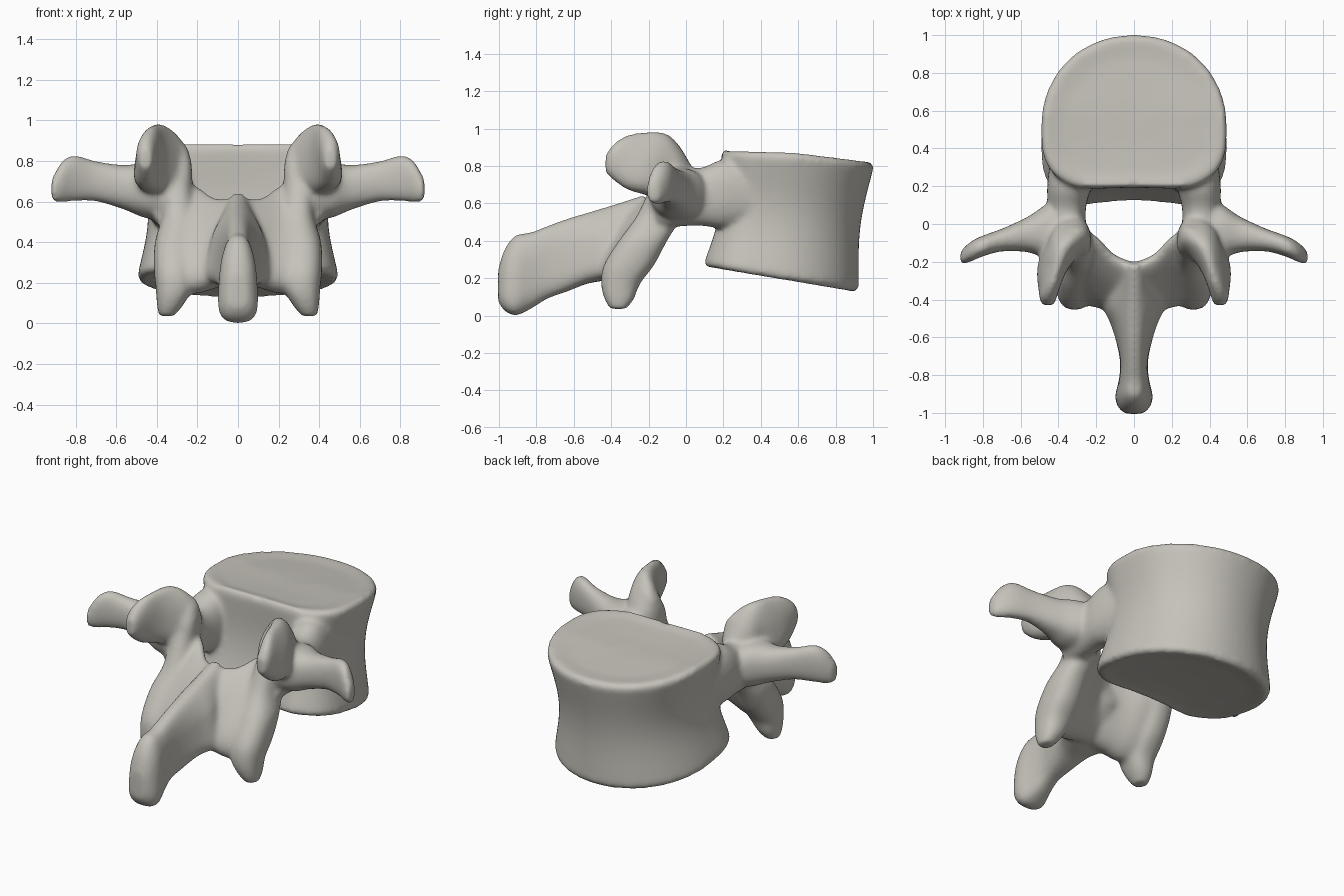
import bpy, bmesh
from math import sin, cos, pi, radians
from mathutils import Vector

cube = bpy.data.objects.get("Cube")
if cube:
    bpy.data.objects.remove(cube, do_unlink=True)

bm = bmesh.new()
SIDES = 32


def skin(rings):
    """Bridge rings of points into a closed solid."""
    loops = [[bm.verts.new(p) for p in ring] for ring in rings]
    n = len(loops[0])
    faces = [bm.faces.new((a[i], a[(i + 1) % n], b[(i + 1) % n], b[i]))
             for a, b in zip(loops, loops[1:]) for i in range(n)]
    for loop in (loops[0], loops[-1]):
        hub = bm.verts.new(sum((v.co for v in loop), Vector()) / n)
        faces += [bm.faces.new((loop[i], loop[(i + 1) % n], hub)) for i in range(n)]
    bmesh.ops.recalc_face_normals(bm, faces=faces)


def smooth_rows(rows, steps=5):
    """Catmull-Rom interpolation of section rows."""
    ext = [rows[0]] + rows + [rows[-1]]
    out = []
    for a, b, c, d in zip(ext, ext[1:], ext[2:], ext[3:]):
        for s in range(steps):
            t = s / steps
            out.append([q + t / 2 * (r - p + t * (2 * p - 5 * q + 4 * r - w
                        + t * (3 * (q - r) + w - p)))
                        for p, q, r, w in zip(a, b, c, d)])
    return out + [rows[-1]]


def power(c, e):
    return (abs(c) ** e) * (1 if c > 0 else -1)


def process(axis, rows, side=1, square=0.85):
    """Rows: x, y, z, half width, half height, tilt in degrees, top taper."""
    u, v = {"x": ((0, 1, 0), (0, 0, 1)), "y": ((1, 0, 0), (0, 0, 1)),
            "z": ((1, 0, 0), (0, 1, 0))}[axis]
    u, v = Vector(u), Vector(v)
    rings = []
    for x, y, z, w, h, tilt, taper in smooth_rows(rows):
        t = radians(tilt)
        uu, vv = u * cos(t) + v * sin(t), v * cos(t) - u * sin(t)
        ring = []
        for i in range(SIDES):
            a = 2 * pi * i / SIDES
            p = (Vector((x, y, z)) + uu * w * power(cos(a), square) * (1 - taper * sin(a))
                 + vv * h * power(sin(a), square))
            ring.append((p.x * side, p.y, p.z))
        rings.append(ring)
    skin(rings)


def body_ring(t, scale, dish):
    """Kidney outline at height fraction t, drawn in at the waist."""
    waist = 0.055 * sin(pi * t) ** 1.3
    ring = []
    for i in range(64):
        a = 2 * pi * i / 64
        front = sin(a) > 0
        e = 0.95 if front else 0.66
        x = power(cos(a), e) * (0.498 - waist)
        y = power(sin(a), e) * ((0.495 if front else 0.365 - 0.02 * t) - waist * 0.6)
        if not front:
            y += (0.055 - 0.03 * t) * max(0, 1 - (x / 0.3) ** 2) * min(1, -y / 0.25)
        x, y = x * scale, y * scale + 0.428 + 0.085 * t
        low = 0.262 - 0.168 * (y - 0.09)
        high = 0.885 - 0.035 * (y - 0.2) - 0.09 * max(0, y - 0.6)
        ring.append((x, y, low + (high - low) * t + dish))
    return ring


# Body, with slightly dished end plates
skin([body_ring(0, 0.3, 0.02), body_ring(0, 0.75, 0.012), body_ring(0, 0.95, 0),
      body_ring(0.035, 1, 0)]
     + [body_ring(k / 12, 1, 0) for k in range(1, 12)]
     + [body_ring(0.965, 1, 0), body_ring(1, 0.95, 0),
        body_ring(1, 0.75, -0.015), body_ring(1, 0.3, -0.022)])

for s in (1, -1):
    # Pedicle, flaring into the body
    process("y", [(.34, .36, .65, .1, .17, 0, 0), (.345, .2, .65, .115, .185, 0, 0),
                  (.355, .08, .635, .1, .155, 0, 0), (.35, -.06, .63, .1, .155, 0, 0),
                  (.33, -.16, .6, .09, .13, 0, 0)], s)
    # Transverse process
    process("x", [(.34, -.03, .64, .16, .13, 0, 0), (.46, -.04, .655, .145, .135, 0, 0),
                  (.56, -.055, .67, .095, .11, 0, 0), (.7, -.085, .7, .06, .1, 0, 0),
                  (.81, -.12, .715, .055, .115, 0, 0), (.87, -.15, .695, .052, .1, 0, 0),
                  (.92, -.18, .655, .035, .055, 0, 0)], s)
    # Superior articular process, a plate curling backwards
    process("y", [(.33, .03, .7, .06, .1, 0, 0), (.335, -.03, .76, .1, .14, 0, .1),
                  (.35, -.09, .8, .105, .165, -6, .25), (.39, -.16, .81, .095, .175, 0, .4),
                  (.425, -.24, .815, .075, .165, 6, .4), (.445, -.32, .82, .058, .145, 6, .2),
                  (.455, -.39, .82, .046, .095, 0, 0), (.455, -.43, .81, .03, .05, 0, 0)], s)
    # Medial lip of the superior facet
    process("z", [(.29, -.11, .55, .06, .08, 0, 0), (.285, -.09, .75, .06, .075, 0, 0),
                  (.285, -.065, .85, .042, .055, 0, 0), (.3, -.06, .9, .025, .035, 0, 0)], s)
    # Lamina, thickening downwards
    process("x", [(-.02, -.335, .41, .09, .23, -27, .3), (.1, -.3, .4, .09, .245, -30, .4),
                  (.2, -.24, .415, .09, .305, -33, .4), (.29, -.21, .435, .09, .315, -32, .35),
                  (.34, -.2, .45, .065, .25, -28, .1)], s)
    # Inferior articular process
    process("z", [(.31, -.08, .72, .08, .1, 0, 0), (.295, -.14, .54, .08, .12, 0, 0),
                  (.315, -.23, .4, .095, .13, 0, 0), (.315, -.305, .27, .1, .135, 0, 0),
                  (.315, -.35, .17, .09, .105, 0, 0), (.335, -.357, .09, .065, .08, 0, 0),
                  (.352, -.362, .035, .038, .045, 0, 0)], s)

# Spinous process, broad low down with a blunt crest
process("y", [(0, -.21, .52, .06, .13, 0, .2), (0, -.32, .43, .11, .185, 0, .5),
              (0, -.43, .385, .14, .195, 0, .6), (0, -.53, .36, .112, .19, 0, .45),
              (0, -.63, .325, .088, .195, 0, .3), (0, -.74, .285, .072, .195, 0, .12),
              (0, -.83, .24, .08, .205, 0, .15), (0, -.91, .215, .095, .215, 0, .3),
              (0, -.97, .19, .08, .165, 0, .3), (0, -1.005, .16, .045, .085, 0, .2)],
        square=0.7)

mesh = bpy.data.meshes.new("vertebra")
bm.to_mesh(mesh)
bm.free()
vertebra = bpy.data.objects.new("vertebra", mesh)
bpy.context.collection.objects.link(vertebra)

# Fuse the parts into one soft surface
fuse = vertebra.modifiers.new("fuse", "REMESH")
fuse.mode = "VOXEL"
fuse.voxel_size = 0.013
fuse.use_smooth_shade = True
soften = vertebra.modifiers.new("soften", "SMOOTH")
soften.factor = 0.5
soften.iterations = 16

# Bone colour
bone = bpy.data.materials.new("bone grey")
bone.use_nodes = True
colour = (0.56, 0.54, 0.49, 1)
bone.diffuse_color = colour
bone.node_tree.nodes["Principled BSDF"].inputs["Base Color"].default_value = colour
mesh.materials.append(bone)
for face in mesh.polygons:
    face.use_smooth = True
